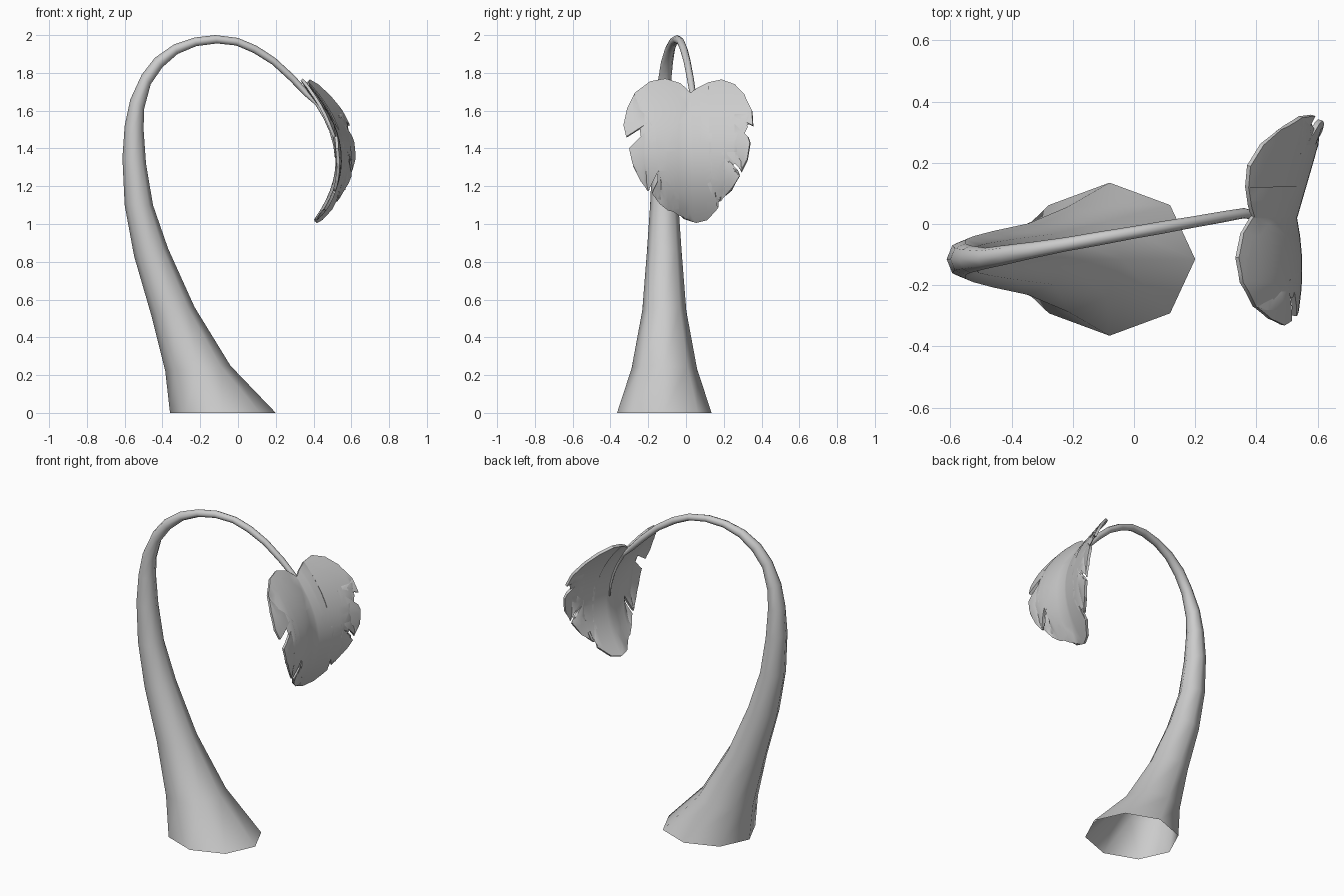
import bpy
import bmesh
import math
from mathutils import Vector

if "Cube" in bpy.data.objects:
    bpy.data.objects.remove(bpy.data.objects["Cube"], do_unlink=True)

SIDES = 8
RIB_Y = 0.02          # the leaf folds along this line
LEAF_THICKNESS = 0.016

grey = bpy.data.materials.new("plain grey")
grey.use_nodes = True
colour = (0.6, 0.6, 0.6, 1)
grey.diffuse_color = colour
grey.node_tree.nodes["Principled BSDF"].inputs["Base Color"].default_value = colour


def make_object(name, bm):
    """Turn a bmesh into a selected, active object with the grey material."""
    mesh = bpy.data.meshes.new(name)
    bm.to_mesh(mesh)
    bm.free()
    mesh.materials.append(grey)
    obj = bpy.data.objects.new(name, mesh)
    bpy.context.collection.objects.link(obj)
    bpy.ops.object.select_all(action='DESELECT')
    obj.select_set(True)
    bpy.context.view_layer.objects.active = obj
    return obj


def leaf_depth(y, z):
    """Depth of the leaf surface: arched lengthwise, folded at the midrib."""
    spine = 0.525 - 1.13 * (z - 1.34) ** 2
    side = y - RIB_Y
    fold = 0.29 * side if side > 0 else -0.2 * side - 0.6 * side * side
    return spine + fold


def add_ring(bm, outer, inner, y, half_width):
    """One octagonal cross-section between an outer and an inner point."""
    a = Vector((outer[0], y, outer[1]))
    b = Vector((inner[0], y, inner[1]))
    centre, spoke = (a + b) / 2, (b - a) / 2
    ring = []
    for i in range(SIDES):
        angle = math.tau * i / SIDES
        across = Vector((0, half_width * math.sin(angle), 0))
        ring.append(bm.verts.new(centre + spoke * math.cos(angle) + across))
    return ring


# Stem: wide open foot, rising trunk, thin arch over to the leaf
trunk = [
    ((-.36, 0), (.2, 0)), ((-.385, .22), (-.04, .25)),
    ((-.46, .52), (-.23, .56)), ((-.55, .83), (-.37, .87)),
    ((-.6, 1.1), (-.45, 1.1)), ((-.612, 1.35), (-.487, 1.32)),
    ((-.6, 1.52), (-.5, 1.5)), ((-.57, 1.66), (-.497, 1.61)),
    ((-.51, 1.79), (-.462, 1.74)),
]
arch = [
    ((-.44, 1.88), (-.4, 1.83)), ((-.34, 1.95), (-.32, 1.9)),
    ((-.23, 1.987), (-.22, 1.942)), ((-.12, 2), (-.11, 1.956)),
    ((0, 1.985), (-.01, 1.945)), ((.1, 1.943), (.08, 1.907)),
    ((.2, 1.877), (.18, 1.845)), ((.3, 1.785), (.275, 1.758)),
    ((.375, 1.7), (.345, 1.685)),
]
# Midrib: the stem tapers out along the back of the leaf
midrib = []
for step in range(1, 6):
    z = 1.7 - 0.07 * step
    x = leaf_depth(RIB_Y, z) - 0.007
    r = 0.015 - 0.002 * step
    midrib.append(((x + r, z), (x - r, z)))

bm = bmesh.new()
rings = []
for outer, inner in trunk + arch + midrib:
    middle_x = (outer[0] + inner[0]) / 2
    y = -0.115
    if outer[1] > 1.6:
        y += 0.175 * max(0, middle_x + 0.5)
    if (outer, inner) in midrib:
        y = RIB_Y
    half_width = min(math.dist(outer, inner) / 2, 0.25)
    rings.append(add_ring(bm, outer, inner, y, half_width))
for low, high in zip(rings, rings[1:]):
    for i in range(SIDES):
        j = (i + 1) % SIDES
        bm.faces.new((low[i], low[j], high[j], high[i]))
bm.faces.new(rings[-1])
bmesh.ops.recalc_face_normals(bm, faces=bm.faces)
make_object("stem", bm)
bpy.ops.object.shade_smooth()

# Leaf outline (y, z): two scalloped halves with narrow slits
right_half = [
    (.025, 1.69), (-.03, 1.74), (-.11, 1.765), (-.19, 1.75), (-.27, 1.69),
    (-.31, 1.61), (-.33, 1.52), (-.315, 1.46), (-.19, 1.54), (-.18, 1.52),
    (-.3, 1.4), (-.28, 1.31), (-.24, 1.23), (-.2, 1.175), (-.145, 1.285),
    (-.13, 1.27), (-.18, 1.165), (-.14, 1.11), (-.095, 1.075),
    (-.07, 1.16), (-.055, 1.145), (-.07, 1.07), (-.01, 1.03),
]
left_half = [
    (.055, 1.01), (.115, 1.025), (.17, 1.085), (.115, 1.215), (.13, 1.225),
    (.18, 1.12), (.24, 1.18), (.285, 1.255), (.19, 1.375), (.2, 1.39),
    (.295, 1.28), (.325, 1.34), (.34, 1.43), (.33, 1.46), (.225, 1.56),
    (.235, 1.575), (.355, 1.52), (.35, 1.6), (.31, 1.68), (.26, 1.735),
    (.19, 1.76), (.12, 1.745), (.06, 1.715),
]
bm = bmesh.new()
bm.faces.new([bm.verts.new((0, y, z)) for y, z in right_half + left_half])
bmesh.ops.triangulate(bm, faces=bm.faces[:])


def slice_leaf(point, normal):
    geometry = bm.verts[:] + bm.edges[:] + bm.faces[:]
    bmesh.ops.bisect_plane(bm, geom=geometry, plane_co=point, plane_no=normal)


# Slice the flat blade so it can bend, then curve it
for i in range(-5, 6):
    slice_leaf((0, RIB_Y + i * 0.06, 0), (0, 1, 0))
for i in range(15):
    slice_leaf((0, 0, 1.03 + i * 0.05), (0, 0, 1))
for vert in bm.verts:
    vert.co.x = leaf_depth(vert.co.y, vert.co.z)
bmesh.ops.recalc_face_normals(bm, faces=bm.faces)
leaf = make_object("leaf", bm)
solid = leaf.modifiers.new("thickness", 'SOLIDIFY')
solid.thickness = LEAF_THICKNESS
solid.offset = 0
bpy.ops.object.modifier_apply(modifier=solid.name)
bpy.ops.object.shade_smooth_by_angle(angle=math.radians(35))
